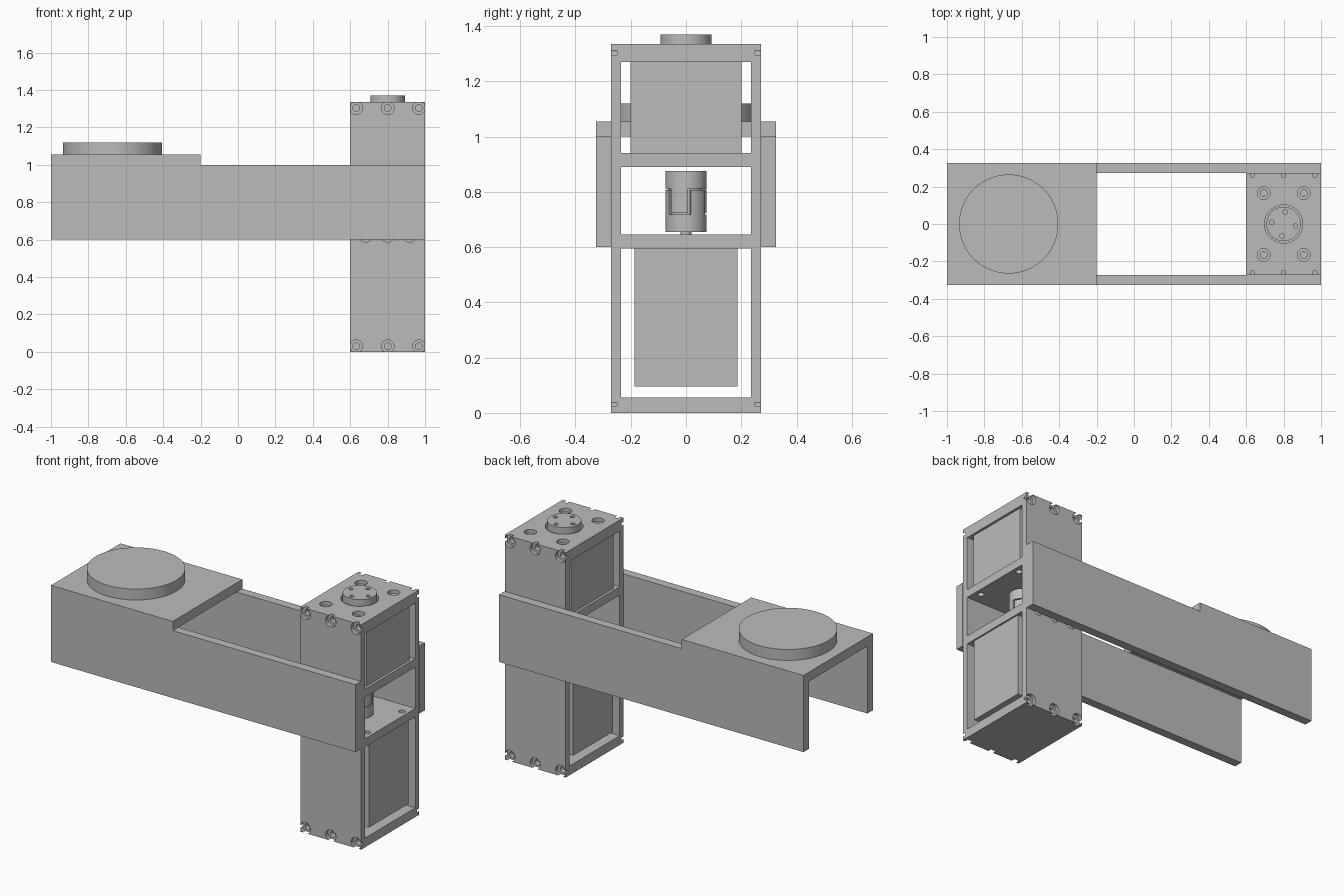
import bpy, bmesh, math
from mathutils import Matrix, Vector

old = bpy.data.objects.get("Cube")
if old:
    bpy.data.objects.remove(old, do_unlink=True)

grey = bpy.data.materials.new("plain grey")
grey.use_nodes = True
tone = (0.5, 0.5, 0.5, 1)
grey.diffuse_color = tone
grey.node_tree.nodes["Principled BSDF"].inputs["Base Color"].default_value = tone

AXIS_X = 0.8  # centre line of the drive tower


def finish(name, bm, smooth=False):
    bmesh.ops.recalc_face_normals(bm, faces=bm.faces)
    mesh = bpy.data.meshes.new(name)
    bm.to_mesh(mesh)
    bm.free()
    mesh.materials.append(grey)
    obj = bpy.data.objects.new(name, mesh)
    bpy.context.collection.objects.link(obj)
    if smooth:
        select(obj)
        bpy.ops.object.shade_smooth_by_angle(angle=math.radians(30))
    return obj


def select(obj):
    bpy.ops.object.select_all(action='DESELECT')
    obj.select_set(True)
    bpy.context.view_layer.objects.active = obj


def add_box(bm, x, y, z):
    size = Vector((x[1] - x[0], y[1] - y[0], z[1] - z[0]))
    mid = Vector((sum(x), sum(y), sum(z))) / 2
    bmesh.ops.create_cube(bm, size=1, matrix=Matrix.Translation(mid) @ Matrix.Diagonal(size).to_4x4())


def add_lathe(bm, profile, matrix, sides=32):
    """Closed solid of revolution from (radius, height) points."""
    rings = []
    for r, h in profile:
        rings.append([bm.verts.new(matrix @ Vector((r * math.cos(a), r * math.sin(a), h)))
                      for a in (2 * math.pi * i / sides for i in range(sides))])
    for low, high in zip(rings, rings[1:]):
        for i in range(sides):
            j = (i + 1) % sides
            bm.faces.new((low[i], low[j], high[j], high[i]))
    bm.faces.new(rings[0])
    bm.faces.new(rings[-1])


def at(x, y, z):
    return Matrix.Translation((x, y, z))


def box(name, x, y, z):
    bm = bmesh.new()
    add_box(bm, x, y, z)
    return finish(name, bm)


def lathe(name, profile, x, sides=64):
    bm = bmesh.new()
    add_lathe(bm, profile, at(x, 0, 0), sides)
    return finish(name, bm, True)


def cut(obj, bm):
    cutter = finish("cutter", bm)
    cutter.hide_render = True
    mod = obj.modifiers.new("cut", 'BOOLEAN')
    mod.operation = 'DIFFERENCE'
    mod.solver = 'EXACT'
    mod.object = cutter
    select(obj)
    bpy.ops.object.modifier_apply(modifier=mod.name)
    bpy.data.objects.remove(cutter, do_unlink=True)


def cut_box(obj, x, y, z):
    bm = bmesh.new()
    add_box(bm, x, y, z)
    cut(obj, bm)


# Arm: a channel with a raised top plate at one end
arm = box("arm_channel", (-1, 1), (-0.326, 0.326), (0.6, 1.055))
cut_box(arm, (-0.2, 1.1), (-0.5, 0.5), (1.0, 1.2))
cut_box(arm, (-0.2, 1.1), (-0.274, 0.274), (0.5, 1.2))
cut_box(arm, (-1.1, -0.19), (-0.274, 0.274), (0.5, 1.0))
lathe("pivot_disc", [(0.265, 1.05), (0.265, 1.12)], -0.67, 96)

# Tower frame with three open bays
tower = box("tower_frame", (0.6, 1), (-0.272, 0.272), (0, 1.335))
bm = bmesh.new()
for bay in ((0.055, 0.595), (0.645, 0.89), (0.94, 1.27)):
    add_box(bm, (0.5, 1.1), (-0.235, 0.235), bay)
cut(tower, bm)

# Counterbored screw holes in the side walls and the top, plus the flange recess
bore = [(0.018, -0.05), (0.018, -0.022), (0.034, -0.022), (0.034, 0.02)]
bm = bmesh.new()
for side in (-1, 1):
    turn = Matrix.Rotation(-side * math.pi / 2, 4, 'X')
    for z, spread in ((0.03, 0.167), (0.62, 0.117), (1.303, 0.167)):
        for k in (-1, 0, 1):
            add_lathe(bm, bore, at(AXIS_X + k * spread, side * 0.272, z) @ turn, 24)
    for k in (-1, 1):
        add_lathe(bm, bore, at(AXIS_X + k * 0.107, side * 0.165, 1.335), 24)
add_lathe(bm, [(0.102, 1.305), (0.102, 1.4)], at(AXIS_X, 0, 0), 48)
cut(tower, bm)

# Bolt holes in the two shelves of the middle bay
bm = bmesh.new()
for sx in (-1, 1):
    for sy in (-1, 1):
        spot = at(AXIS_X + sx * 0.163, sy * 0.163, 0)
        add_lathe(bm, [(0.018, 0.61), (0.018, 0.66)], spot, 20)
        add_lathe(bm, [(0.018, 0.87), (0.018, 0.925)], spot, 20)
cut(tower, bm)
select(tower)
bpy.ops.object.shade_smooth_by_angle(angle=math.radians(30))

# Motor and gearbox blocks
box("motor", (0.61, 0.99), (-0.187, 0.187), (0.095, 0.596))
box("gearbox", (0.615, 0.985), (-0.2, 0.2), (0.939, 1.271))

# Output flange with four small holes
flange = lathe("output_flange", [(0.092, 1.27), (0.092, 1.37)], AXIS_X)
bm = bmesh.new()
for k in range(4):
    a = math.radians(82 + 90 * k)
    add_lathe(bm, [(0.012, 1.34), (0.012, 1.4)],
              at(AXIS_X + 0.064 * math.cos(a), 0.064 * math.sin(a), 0), 16)
cut(flange, bm)

# Jaw coupling on the motor shaft
lathe("motor_shaft", [(0.02, 0.6), (0.02, 0.66)], AXIS_X, 24)
lathe("lower_hub", [(0.075, 0.655), (0.075, 0.718)], AXIS_X)
lathe("upper_hub", [(0.075, 0.812), (0.075, 0.875)], AXIS_X)
lathe("coupling_spider", [(0.062, 0.715), (0.062, 0.815)], AXIS_X)
bm = bmesh.new()
for k in range(6):
    low, high = (0.724, 0.812) if k % 2 == 0 else (0.718, 0.806)
    arc = [math.radians(-20 + 60 * k + t) for t in range(-26, 27, 4)]
    outline = [(0.075, a) for a in arc] + [(0.045, a) for a in reversed(arc)]
    rim = [bm.verts.new((AXIS_X + r * math.cos(a), r * math.sin(a), low)) for r, a in outline]
    top = bmesh.ops.extrude_face_region(bm, geom=[bm.faces.new(rim)])["geom"]
    bmesh.ops.translate(bm, vec=(0, 0, high - low),
                        verts=[v for v in top if isinstance(v, bmesh.types.BMVert)])
finish("coupling_jaws", bm, True)
